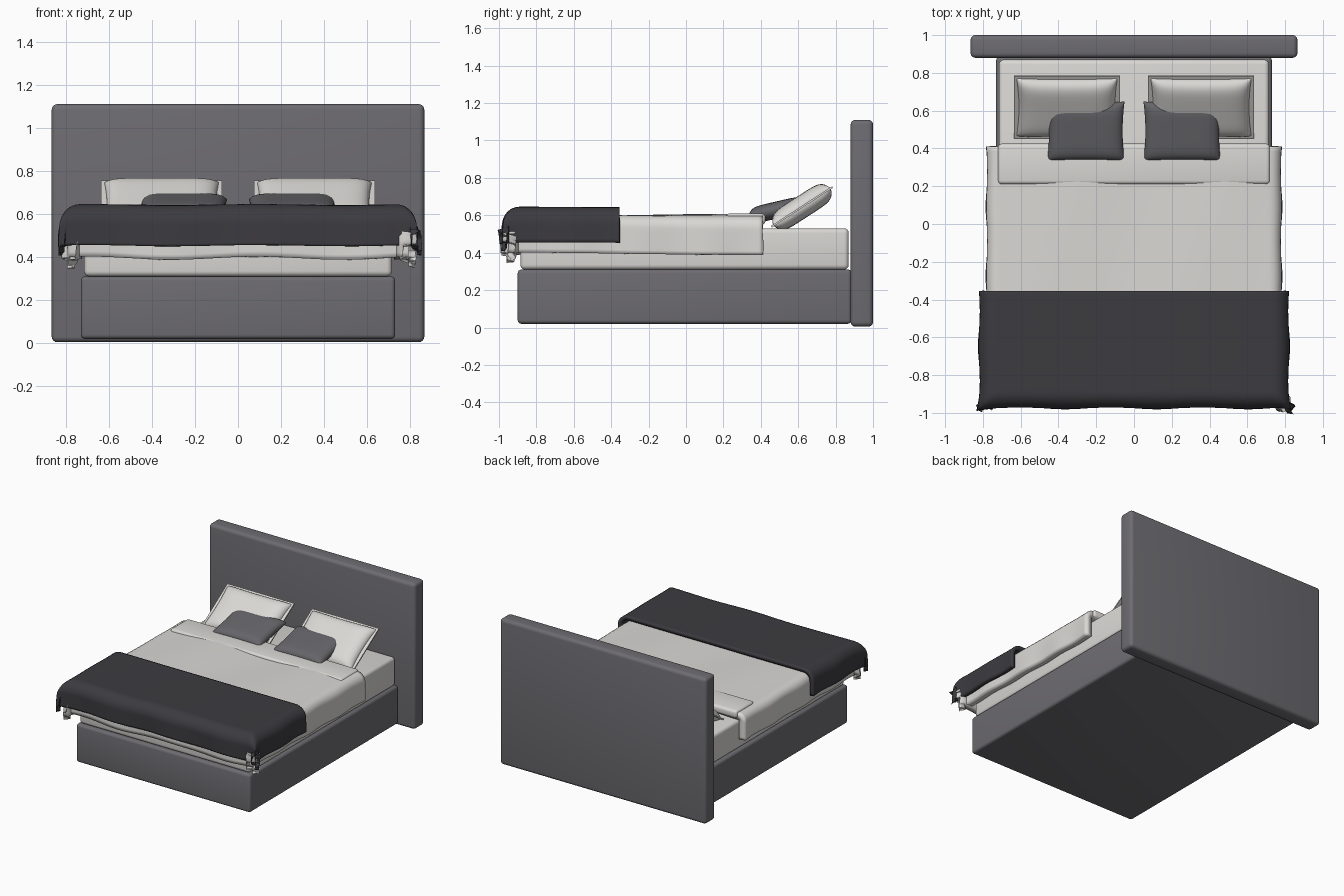
import bpy, bmesh
from math import sin, cos, pi, radians
from mathutils import Matrix, Vector

cube = bpy.data.objects.get("Cube")
if cube:
    bpy.data.objects.remove(cube, do_unlink=True)


def material(name, r, g, b):
    mat = bpy.data.materials.new(name)
    mat.use_nodes = True
    mat.diffuse_color = (r, g, b, 1)
    bsdf = next(n for n in mat.node_tree.nodes if n.type == 'BSDF_PRINCIPLED')
    bsdf.inputs["Base Color"].default_value = (r, g, b, 1)
    bsdf.inputs["Roughness"].default_value = 0.8
    return mat


GREY = material("upholstery grey", 0.155, 0.15, 0.165)
CUSHION = material("cushion grey", 0.13, 0.128, 0.14)
WHITE = material("linen white", 0.70, 0.69, 0.665)
CHARCOAL = material("blanket charcoal", 0.045, 0.043, 0.05)


def finish(name, bm, mat, angle=35):
    mesh = bpy.data.meshes.new(name)
    bm.to_mesh(mesh)
    bm.free()
    obj = bpy.data.objects.new(name, mesh)
    bpy.context.collection.objects.link(obj)
    mesh.materials.append(mat)
    bpy.ops.object.select_all(action='DESELECT')
    obj.select_set(True)
    bpy.context.view_layer.objects.active = obj
    bpy.ops.object.shade_smooth_by_angle(angle=radians(angle))
    return obj


def rounded_box(name, low, high, radius, mat):
    """Box between two corners with rounded edges."""
    low, high = Vector(low), Vector(high)
    bm = bmesh.new()
    bmesh.ops.create_cube(bm, size=1)
    bmesh.ops.scale(bm, vec=high - low, verts=bm.verts)
    bmesh.ops.translate(bm, vec=(low + high) / 2, verts=bm.verts)
    bmesh.ops.bevel(bm, geom=bm.edges[:], offset=radius, segments=4,
                    profile=0.5, affect='EDGES')
    return finish(name, bm, mat)


def quads(bm, grid, flip=False):
    """Fill a grid of vertices, indexed [row][column], with faces."""
    for lower, upper in zip(grid, grid[1:]):
        for i in range(len(lower) - 1):
            ring = (lower[i], lower[i + 1], upper[i + 1], upper[i])
            bm.faces.new(ring[::-1] if flip else ring)


def drape(name, half_x, front, back, top, drop, radius, thick, wave, mat):
    """Sheet lying flat, bending over both sides and the foot end."""
    arc = radius * pi / 2
    hang = arc + drop - radius
    flat_x, flat_y = half_x - radius, front + radius

    def outward(e):
        return radius * sin(min(e, arc) / radius)

    def fall(e):
        return radius * (1 - cos(min(e, arc) / radius)) + max(e - arc, 0)

    cols, rows = 96, 64
    span_x = flat_x + hang
    start_y = flat_y - hang
    bm = bmesh.new()
    grid = []
    for j in range(rows + 1):
        t = start_y + (back - start_y) * j / rows
        row = []
        for i in range(cols + 1):
            s = span_x * (2 * i / cols - 1)
            side = 1 if s > 0 else -1
            ex, ey = max(abs(s) - flat_x, 0), max(flat_y - t, 0)
            pinch = 0.06 * min(ex, ey)
            # loose folds along the hanging hems
            hem = 0.006 * sin(17 * t) * ex / hang
            foot = 0.006 * sin(13 * s) * ey / hang
            x = side * (min(abs(s), flat_x) + outward(ex) + pinch + hem)
            y = max(t, flat_y) - outward(ey) - pinch - foot
            z = top - fall((ex ** 4 + ey ** 4) ** 0.25)
            z += wave * sin(8 * s + 4) * cos(2.5 * (t - 0.3))
            row.append(bm.verts.new((x, y, z)))
        grid.append(row)
    quads(bm, grid)
    obj = finish(name, bm, mat, 60)
    mod = obj.modifiers.new("thickness", 'SOLIDIFY')
    mod.thickness = thick
    mod.offset = -1
    return obj


def pillow(name, centre, half_w, half_l, half_t, tilt, mat, flange=0.0):
    """Stuffed pillow tilted up towards the headboard, with optional flange."""
    n = 28
    place = Matrix.Translation(centre) @ Matrix.Rotation(radians(tilt), 4, 'X')
    bm = bmesh.new()
    for up in (1, -1):
        grid = []
        for j in range(n + 1):
            v = -cos(pi * j / n)
            row = []
            for i in range(n + 1):
                u = -cos(pi * i / n)
                puff = max((1 - u ** 6) * (1 - v ** 6), 0) ** 0.5
                x = (half_w - flange) * u * (1 - 0.05 * (1 - v * v))
                y = (half_l - flange) * v * (1 - 0.04 * (1 - u * u))
                row.append(bm.verts.new((x, y, up * half_t * puff)))
            grid.append(row)
        quads(bm, grid, up < 0)
    bmesh.ops.remove_doubles(bm, verts=bm.verts, dist=0.0005)
    if flange:
        # thin sewn border around the pillow
        border = bmesh.ops.create_cube(bm, size=2)["verts"]
        bmesh.ops.scale(bm, vec=(half_w, half_l, 0.005), verts=border)
    bmesh.ops.transform(bm, matrix=place, verts=bm.verts)
    return finish(name, bm, mat, 50)


# Frame and mattress
rounded_box("headboard", (-0.865, 0.88, 0.005), (0.865, 1.0, 1.11), 0.025, GREY)
rounded_box("bed_base", (-0.73, -0.9, 0.02), (0.73, 0.885, 0.31), 0.02, GREY)
rounded_box("mattress", (-0.715, -0.885, 0.31), (0.715, 0.87, 0.53), 0.025, WHITE)

# Bedding
drape("duvet", 0.78, -0.945, 0.41, 0.6, 0.205, 0.06, 0.05, 0.008, WHITE)
rounded_box("duvet_fold", (-0.72, 0.21, 0.55), (0.72, 0.425, 0.609), 0.02, WHITE)
drape("blanket", 0.82, -0.975, -0.355, 0.643, 0.19, 0.085, 0.03, 0.003, CHARCOAL)

# Pillows and cushions, mirrored left and right
for label, side in (("left", 1), ("right", -1)):
    pillow(label + "_pillow", (side * 0.355, 0.62, 0.645),
           0.28, 0.195, 0.06, 33, WHITE, 0.012)
    pillow(label + "_cushion", (side * 0.255, 0.492, 0.63),
           0.205, 0.16, 0.045, 13, CUSHION)
